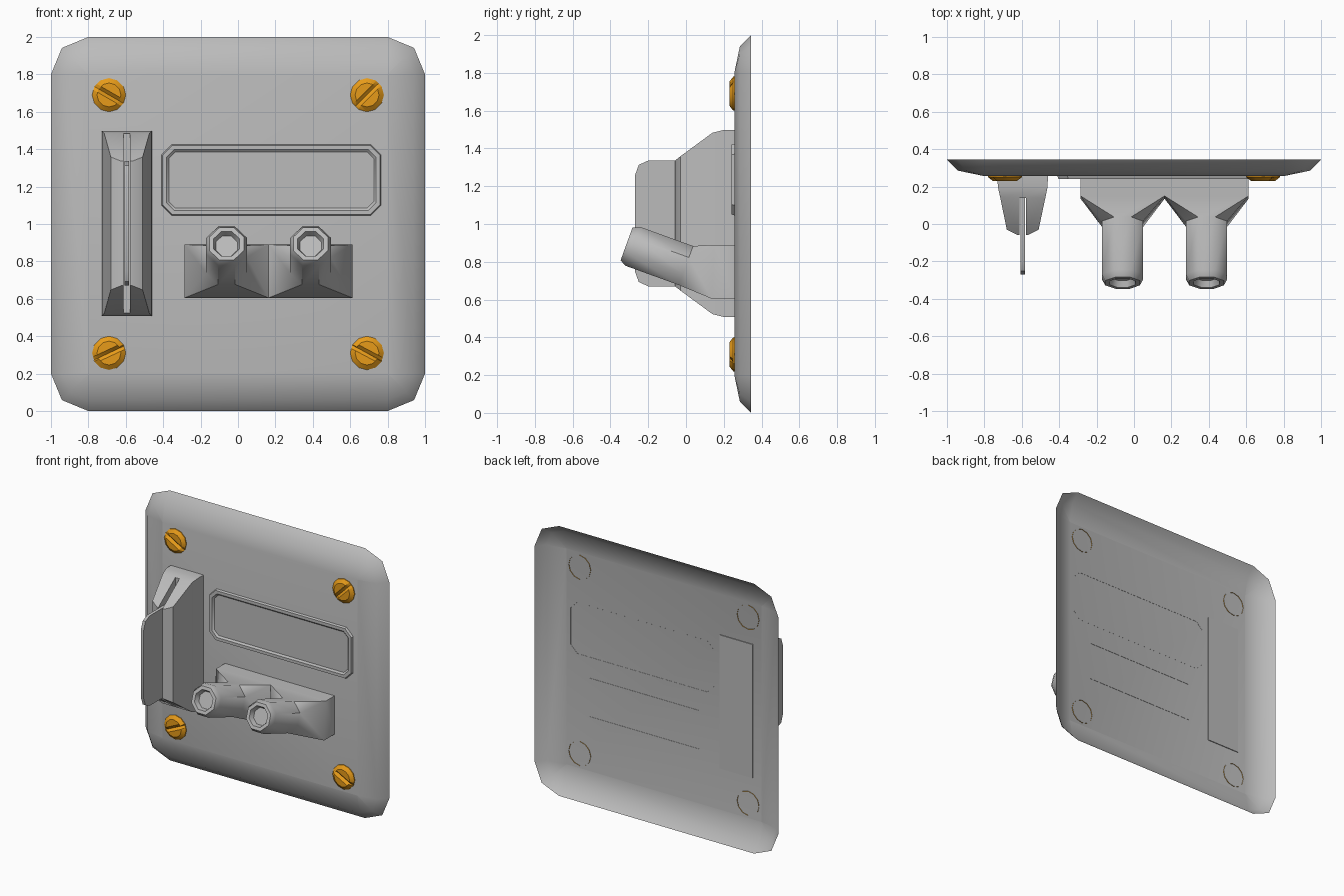
import bpy, bmesh, math
from mathutils import Vector, Matrix

cube = bpy.data.objects.get("Cube")
if cube:
    bpy.data.objects.remove(cube, do_unlink=True)


def material(name, rgb):
    m = bpy.data.materials.new(name)
    m.use_nodes = True
    m.diffuse_color = (*rgb, 1)
    m.node_tree.nodes["Principled BSDF"].inputs["Base Color"].default_value = (*rgb, 1)
    return m


GREY = material("light grey metal", (0.5, 0.5, 0.5))
GOLD = material("brass yellow", (0.8, 0.33, 0.01))


def finish(name, bm, mat, angle=50):
    bmesh.ops.remove_doubles(bm, verts=bm.verts, dist=0.0005)
    bmesh.ops.recalc_face_normals(bm, faces=bm.faces)
    mesh = bpy.data.meshes.new(name)
    bm.to_mesh(mesh)
    bm.free()
    mesh.materials.append(mat)
    ob = bpy.data.objects.new(name, mesh)
    bpy.context.collection.objects.link(ob)
    bpy.ops.object.select_all(action='DESELECT')
    ob.select_set(True)
    bpy.context.view_layer.objects.active = ob
    if angle:
        bpy.ops.object.shade_smooth_by_angle(angle=math.radians(angle))
    return ob


def loft(bm, rings, back_cap=False, front_cap=True):
    """Skin a row of rings with equal point counts, back to front."""
    loops = [[bm.verts.new(p) for p in ring] for ring in rings]
    for a, b in zip(loops, loops[1:]):
        for i in range(len(a)):
            j = (i + 1) % len(a)
            bm.faces.new((a[i], a[j], b[j], b[i]))
    if back_cap:
        bm.faces.new(loops[0][::-1])
    if front_cap:
        bm.faces.new(loops[-1])


def rounded_rect(cx, cz, hx, hz, r, y, steps):
    """Rectangle facing the front whose corners are arcs of the given steps."""
    pts = []
    for k, (sx, sz) in enumerate(((1, 1), (-1, 1), (-1, -1), (1, -1))):
        for i in range(steps + 1):
            a = math.pi / 2 * (k + i / steps)
            pts.append(Vector((cx + sx * (hx - r) + r * math.cos(a), y,
                               cz + sz * (hz - r) + r * math.sin(a))))
    return pts


# Wall plate: open-backed shell with a rounded rim
bm = bmesh.new()
loft(bm, [rounded_rect(0, 1, h, h, r, y, 2)
          for h, r, y in ((1, 0.2, 0.345), (0.94, 0.14, 0.285), (0.8, 0.001, 0.256))])
finish("wall_plate", bm, GREY)

# Label frame: raised lip around a shallow panel
bm = bmesh.new()
loft(bm, [rounded_rect(0.178, 1.235, 0.588 - d, 0.19 - d, 0.055 - d * 0.5, y, 1)
          for d, y in ((0, 0.257), (0.006, 0.24), (0.028, 0.24), (0.04, 0.252))])
finish("label_frame", bm, GREY, 40)


# Slotted screws
def screw(name, x, z, turn):
    bm = bmesh.new()
    loft(bm, [[Vector((r * math.cos(math.tau * i / 12), y, r * math.sin(math.tau * i / 12)))
               for i in range(12)]
              for r, y in ((0.09, 0.26), (0.09, 0.25), (0.064, 0.23))])
    across = Vector((-math.sin(turn), 0, math.cos(turn)))
    for offset in (-0.018, 0, 0.018):
        bmesh.ops.bisect_plane(bm, geom=bm.verts[:] + bm.edges[:] + bm.faces[:],
                               plane_co=across * offset, plane_no=across)
    for v in bm.verts:
        if abs(v.co.dot(across)) < 0.001 and v.co.y < 0.245:
            v.co.y += 0.018
    bmesh.ops.translate(bm, verts=bm.verts, vec=(x, 0, z))
    finish(name, bm, GOLD, 30)


for name, x, z, deg in (("top_right", -1, 1, -30), ("top_left", 1, 1, 45),
                        ("bottom_right", -1, -1, 25), ("bottom_left", 1, -1, -28)):
    screw("screw_" + name, 0.69 * x, 1 + 0.69 * z, math.radians(deg))


# Switch housing: tapered block with a slot for the blade
def rect(x0, x1, hz, y):
    return [Vector((x, y, 1.003 + s * hz))
            for x, s in ((x0, -1), (x1, -1), (x1, 1), (x0, 1))]


bm = bmesh.new()
loft(bm, [rect(-0.73, -0.46, 0.495, 0.262), rect(-0.728, -0.462, 0.495, 0.2),
          rect(-0.715, -0.474, 0.48, 0.14), rect(-0.68, -0.51, 0.355, -0.03),
          rect(-0.625, -0.565, 0.333, -0.058)], back_cap=True)
housing = finish("switch_housing", bm, GREY, 0)

bm = bmesh.new()
bmesh.ops.create_cube(bm, size=1, matrix=Matrix.Translation((-0.595, -0.06, 1))
                      @ Matrix.Diagonal((0.034, 0.4, 1.4, 1)))
cutter = finish("slot_cutter", bm, GREY, 0)
cutter.hide_render = True
cutter.hide_viewport = True
slot = housing.modifiers.new("slot", 'BOOLEAN')
slot.operation = 'DIFFERENCE'
slot.solver = 'EXACT'
slot.object = cutter
bpy.context.view_layer.objects.active = housing
bpy.ops.object.select_all(action='DESELECT')
housing.select_set(True)
bpy.ops.object.modifier_apply(modifier="slot")
bpy.data.objects.remove(cutter, do_unlink=True)
bpy.ops.object.shade_smooth_by_angle(angle=math.radians(45))

# Switch blade: thin plate with rounded front corners
outline = [(0.14, 0.333), (-0.2, 0.333), (-0.25, 0.31), (-0.27, 0.255)]
outline += [(y, -z) for y, z in reversed(outline)]
bm = bmesh.new()
loft(bm, [[Vector((x, y, 1.003 + z)) for y, z in outline] for x in (-0.606, -0.584)],
     back_cap=True)
finish("switch_blade", bm, GREY, 40)

# Twin socket: each half blends from a block to a tilted eight-sided tube
axis = Vector((0, -0.94, 0.34)).normalized()
up = Vector((0, 0.34, 0.94)).normalized()


def octagon(x, along, r):
    centre = Vector((x, 0, 0.78)) + axis * along
    return [centre + Vector((1, 0, 0)) * r * math.cos(a) + up * r * math.sin(a)
            for a in (math.pi / 8 + math.pi / 4 * i for i in range(8))]


def block_ring(x, y_top, y_bottom):
    return [Vector((x + 0.2245 * sx, y_top if sz > 0 else y_bottom, 0.7475 + 0.1425 * sz))
            for sx, sz in ((1, 1), (-1, 1), (-1, -1), (1, -1)) for _ in range(2)]


bm = bmesh.new()
for x in (-0.061, 0.388):
    loops = [block_ring(x, 0.258, 0.258), block_ring(x, 0.15, 0.135)]
    loops += [octagon(x, along, r) for along, r in
              ((0, 0.119), (0.3, 0.119), (0.335, 0.1), (0.335, 0.075), (0.3, 0.062))]
    loft(bm, loops)
bmesh.ops.remove_doubles(bm, verts=bm.verts, dist=0.0005)
# Open the inner wall between the two halves
wall = [f for f in bm.faces if all(abs(v.co.x - 0.1635) < 0.002 for v in f.verts)]
bmesh.ops.delete(bm, geom=wall, context='FACES')
finish("twin_socket", bm, GREY, 45)
